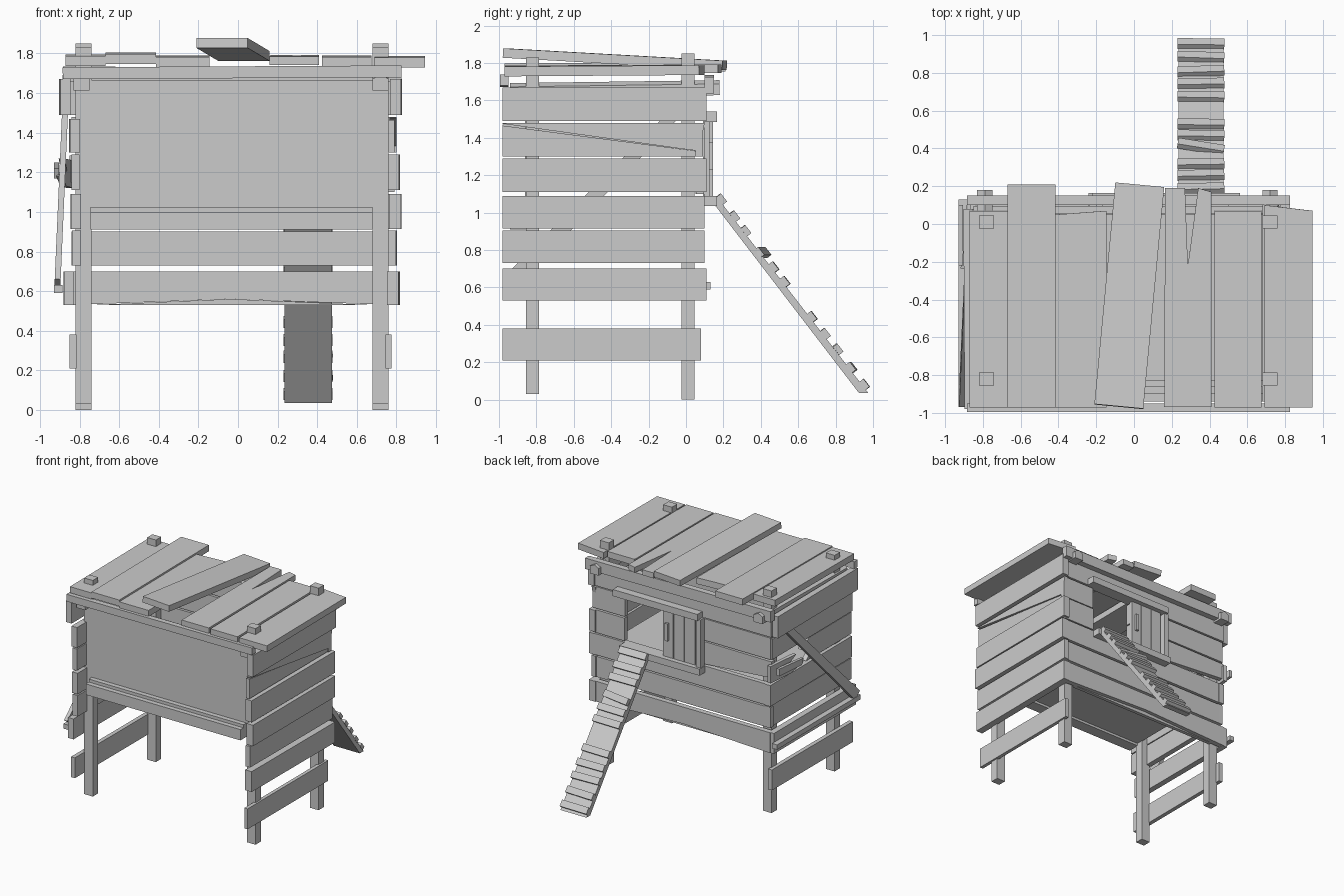
import bpy, bmesh, random
from math import atan2, radians, hypot
from mathutils import Euler, Vector

random.seed(4)


def prism(name, pts, lo, hi, axis='z', rot=(0, 0, 0)):
    """Extrude a 2D outline along an axis, then turn it about its centre."""
    def place(a, b, c):
        return Vector({'x': (c, a, b), 'y': (a, c, b), 'z': (a, b, c)}[axis])
    n = len(pts)
    co = [place(a, b, lo) for a, b in pts] + [place(a, b, hi) for a, b in pts]
    mid = sum(co, Vector()) / len(co)
    bm = bmesh.new()
    vs = [bm.verts.new(c - mid) for c in co]
    bm.faces.new(vs[:n])
    bm.faces.new(vs[n:])
    for i in range(n):
        j = (i + 1) % n
        bm.faces.new((vs[i], vs[j], vs[n + j], vs[n + i]))
    bmesh.ops.recalc_face_normals(bm, faces=bm.faces)
    me = bpy.data.meshes.new(name)
    bm.to_mesh(me)
    bm.free()
    ob = bpy.data.objects.new(name, me)
    ob.location = mid
    ob.rotation_euler = Euler([radians(r) for r in rot])
    bpy.context.collection.objects.link(ob)
    return ob


def box(name, x, y, z, rot=(0, 0, 0)):
    return prism(name, [(x[0], y[0]), (x[1], y[0]), (x[1], y[1]), (x[0], y[1])], *z, rot=rot)


def wob(s=0.6):
    return random.uniform(-s, s)


# corner posts
for n, x, y, z0, z1 in (("front_left_post", -.78, -.82, .03, 1.83), ("front_right_post", .72, -.82, .03, 1.83),
                        ("back_left_post", -.78, .01, 0, 1.85), ("back_right_post", .72, .01, 0, 1.85)):
    box(n, (x - .04, x + .04), (y - .035, y + .035), (z0, z1))

# right wall planks: z range, inner and outer x, back end
for i, (z0, z1, x0, x1, y1) in enumerate((
        (1.49, 1.67, .77, .825, .11), (1.11, 1.29, .76, .815, .11), (.915, 1.09, .765, .825, .10),
        (.73, .905, .76, .80, .10), (.53, .70, .755, .815, .11), (.21, .38, .745, .775, .08))):
    box("right_wall_plank", (x0, x1), (-.98, y1), (z0, z1), (0, 0, wob(.4)))
# split right plank
prism("right_split_plank_lower", [(-.98, 1.30), (.07, 1.30), (.05, 1.33), (-.98, 1.465)], .76, .79, 'x')
prism("right_split_plank_upper", [(-.98, 1.475), (.02, 1.335), (.07, 1.33), (.10, 1.48), (-.98, 1.48)], .765, .80, 'x')

# left wall planks
for z0, z1, x0, x1, y1 in ((1.49, 1.67, -.90, -.85, .08), (1.30, 1.47, -.85, -.80, .08), (.915, 1.09, -.845, -.795, .10),
                           (.73, .905, -.835, -.79, .09), (.53, .70, -.88, -.83, .10), (.21, .38, -.85, -.815, .08)):
    box("left_wall_plank", (x0, x1), (-.98, y1), (z0, z1), (0, 0, wob(.4)))
# snapped left plank, its loose end, leaning brace and low rail
prism("left_snapped_plank", [(-.98, 1.11), (-.38, 1.11), (-.45, 1.17), (-.33, 1.22), (-.42, 1.29), (-.98, 1.29)], -.84, -.80, 'x')
prism("left_loose_board", [(.12, 1.12), (.12, 1.26), (-.16, 1.27), (-.08, 1.21), (-.24, 1.18), (-.1, 1.13)], -.89, -.86, 'x', (0, 0, -9))
prism("left_loose_splinter", [(.1, 1.19), (.1, 1.25), (-.22, 1.22), (-.2, 1.17)], -.93, -.905, 'x')
prism("left_diagonal_brace", [(.07, 1.62), (-.01, 1.62), (-.97, .66), (-.90, .61)], -.905, -.875, 'x', (0, 2.5, 0))
box("left_low_rail", (-.93, -.885), (-.97, .13), (.59, .63))

# back wall planks, cut around the doorway
for z0, z1, x0, x1, y in ((1.49, 1.66, -.85, .80, .055), (1.30, 1.48, -.84, .12, .05), (1.30, 1.48, .50, .80, .05),
                          (1.10, 1.29, .50, .79, .055), (.915, 1.09, -.84, .80, .055), (.73, .90, -.84, .80, .05)):
    box("back_wall_plank", (x0, x1), (y, y + .04), (z0, z1))
prism("back_sagging_plank", [(-.85, 1.15), (-.2, 1.10), (.12, 1.10), (.12, 1.29), (-.2, 1.29), (-.85, 1.285)], .05, .09, 'y')
prism("back_bottom_plank", [(-.85, .53), (-.04, .56), (.79, .53), (.80, .70), (-.85, .70)], .06, .105, 'y')
prism("back_bottom_splinter", [(-.74, .53), (.68, .53), (-.04, .56)], .045, .075, 'y')

# floor, its front ledge, and the front panel
box("floor", (-.745, .68), (-.85, .05), (.93, 1.0))
box("front_ledge", (-.745, .68), (-.94, -.84), (.91, 1.0))
box("floor_board", (-.745, .68), (-.90, .05), (1.0, 1.025))
box("front_panel", (-.78, .70), (-.86, -.825), (1.02, 1.665))

# sliding door with rails and handle
box("door_top_rail", (-.22, .56), (.10, .165), (1.485, 1.54))
box("door_bottom_rail", (-.24, .50), (.09, .165), (1.035, 1.09))
for i in range(3):
    box("door_board", (-.17 + i * .1, -.075 + i * .1), (.095, .125), (1.09, 1.485))
box("door_stop", (-.235, -.195), (.09, .145), (1.07, 1.49))
box("door_handle", (.07, .095), (.125, .145), (1.23, 1.375))

# roof beams
box("front_roof_beam", (-.885, .825), (-.995, -.95), (1.675, 1.735), (0, -.3, 0))
box("back_roof_beam", (-.885, .825), (.10, .15), (1.64, 1.73), (0, .3, 0))
for n, x in (("left_roof_beam", -.79), ("right_roof_beam", .72)):
    prism(n, [(x - .04, 1.62), (x + .04, 1.62), (x + .04, 1.68), (x, 1.70), (x - .04, 1.68)], -.94, .18, 'y', (.8, 0, 0))

# roof planks
for x0, x1, ya, yb, z in ((-.87, -.67, .07, .07, 1.74), (-.67, -.415, .21, .21, 1.75), (-.415, -.145, .05, .07, 1.735),
                          (.425, .675, .07, .07, 1.735), (.69, .945, .10, .07, 1.732)):
    prism("roof_plank", [(x0, -.97), (x1, -.97), (x1, yb), (x0, ya)], z, z + .052, rot=(.4, 0, 0))
prism("split_roof_plank", [(.16, -.97), (.41, -.97), (.41, .17), (.34, .19), (.285, -.22), (.27, .19), (.165, .19)],
      1.745, 1.79, rot=(.3, 0, 0))
box("loose_roof_plank", (-.155, .105), (-.97, .21), (1.795, 1.845), (-3.2, 0, -5.4))

# ramp with cleats
top, foot = Vector((.16, 1.09)), Vector((.975, .035))
run = (foot - top).normalized()
up = Vector((-run.y, run.x))
prism("ramp_board", [top, foot, foot - Vector((.05, 0)), top - up * .035], .235, .475, 'x')
tilt = {.42: 9, .82: -2, .895: 2}
for y in (.20, .27, .33, .42, .48, .54, .685, .755, .82, .895, .965):
    c = top + run * ((y - .02 - top.x) / run.x) + up * .012
    a, b = run * .027, up * .015
    prism("ramp_cleat", [c - a - b, c + a - b, c + a + b, c - a + b], .23, .478, 'x', (0, 0, -tilt.get(y, wob(1.5))))
